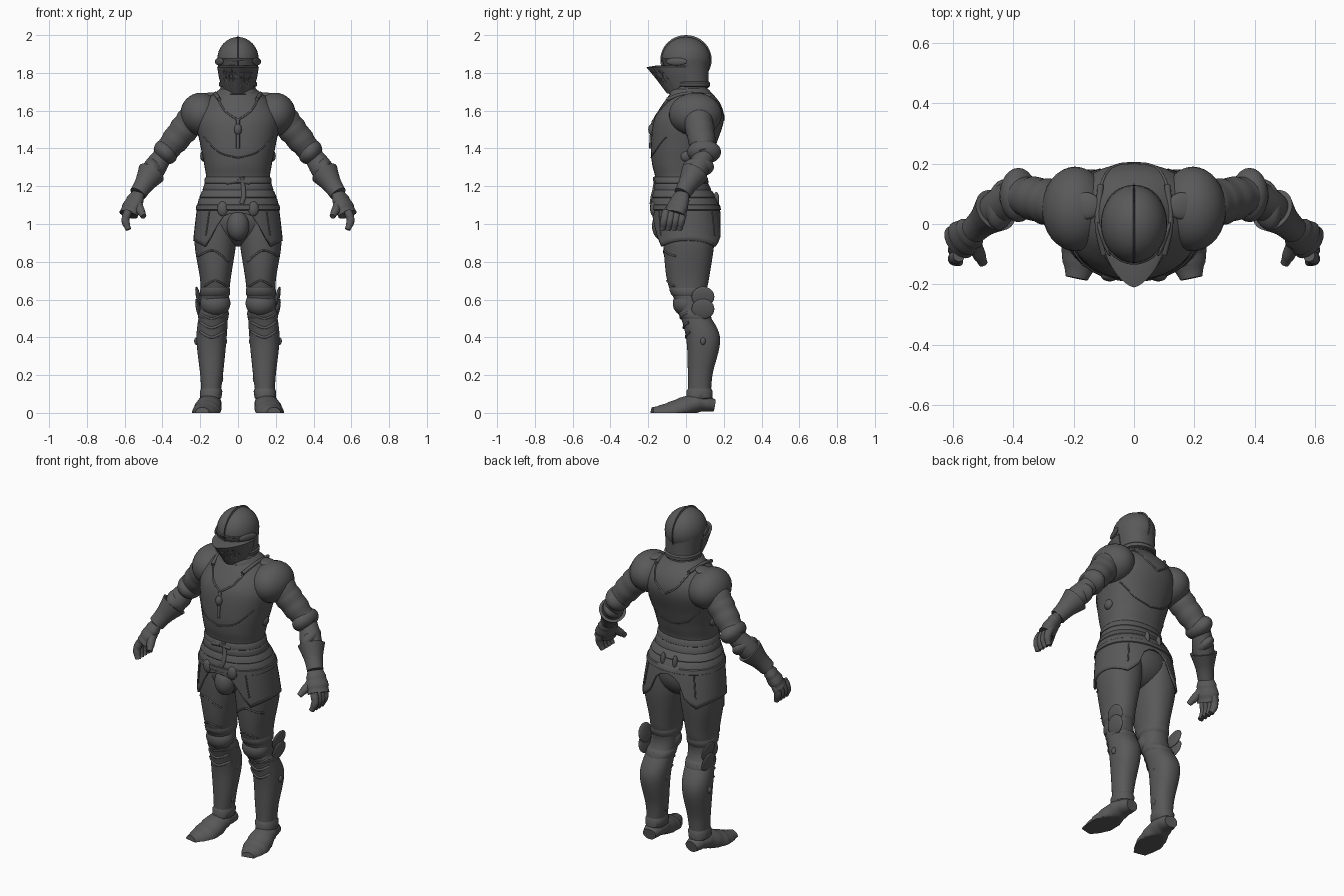
import bpy, bmesh, math
from math import sin, cos, pi, radians
from mathutils import Vector, Matrix, Euler
from mathutils.bvhtree import BVHTree

if "Cube" in bpy.data.objects:
    bpy.data.objects.remove(bpy.data.objects["Cube"])

grey = .1
steel = bpy.data.materials.new("dark_steel")
steel.use_nodes = True
steel.diffuse_color = (grey, grey, grey, 1)
steel.node_tree.nodes["Principled BSDF"].inputs["Base Color"].default_value = steel.diffuse_color
SIDES = 40


def finish(name, data, mirror):
    obj = bpy.data.objects.new(name, data)
    bpy.context.collection.objects.link(obj)
    data.materials.append(steel)
    if mirror:
        obj.modifiers.new("mirror", "MIRROR").use_mirror_merge = False
    return obj


def from_bmesh(name, bm, mirror=False):
    bmesh.ops.recalc_face_normals(bm, faces=bm.faces)
    mesh = bpy.data.meshes.new(name)
    bm.to_mesh(mesh)
    bm.free()
    mesh.shade_smooth()
    mesh.set_sharp_from_angle(angle=radians(40))
    return finish(name, mesh, mirror)


def skin(name, rings, mirror=False, cap=True):
    """Join closed rings of points into one surface."""
    bm = bmesh.new()
    rows = [[bm.verts.new(point) for point in ring] for ring in rings]
    count = len(rows[0])
    for low, high in zip(rows, rows[1:]):
        for i in range(count):
            j = (i + 1) % count
            bm.faces.new((low[i], low[j], high[j], high[i]))
    if cap:
        bm.faces.new(rows[0])
        bm.faces.new(rows[-1])
    return from_bmesh(name, bm, mirror)


def spline(rows, steps=8):
    """Smooth interpolation through rows of numbers."""
    out = []
    last = len(rows) - 1
    for i in range(last):
        before, start, end, after = (rows[max(0, min(last, i + d))] for d in (-1, 0, 1, 2))
        for s in range(steps):
            t = s / steps
            out.append([b + t / 2 * (c - a + t * (2 * a - 5 * b + 4 * c - d + t * (3 * (b - c) + d - a)))
                        for a, b, c, d in zip(before, start, end, after)])
    return out + [list(rows[-1])]


def soften(value):
    """Fill out an ellipse slightly towards a rounded box."""
    return math.copysign(abs(value) ** .9, value)


def oval(z, left, right, front, back, grow=0.0):
    """Point ring of a rounded outline given by its extents."""
    middle = Vector(((left + right) / 2, (front + back) / 2, z))
    wide, deep = (right - left) / 2 + grow, (back - front) / 2 + grow
    turns = [2 * pi * i / SIDES for i in range(SIDES)]
    return [middle + Vector((wide * soften(cos(a)), deep * soften(sin(a)), 0)) for a in turns]


def level(rows, z):
    """Extents of a profile at one height."""
    for low, high in zip(rows, rows[1:]):
        t = (z - low[0]) / (high[0] - low[0])
        if 0 <= t <= 1:
            return [a + t * (b - a) for a, b in zip(low, high)]
    return rows[-1]


def stack(name, rows, mirror=False):
    return skin(name, [oval(*row) for row in rows], mirror)


def hoop(name, rows, z, height, grow, mirror=False):
    """Raised band around a profile."""
    shape = ((-height, 0), (-height * .7, grow), (height * .5, grow), (height, 0))
    return skin(name, [oval(*level(rows, z + dz), g) for dz, g in shape], mirror)


def tube(name, rows, flat=1.0, lames=0, flare=.1):
    """Mirrored limb along rows of x, y, z and radius. Lames step the radius."""
    rows = spline(rows)
    rings = []
    for i, (x, y, z, radius) in enumerate(rows):
        after, before = rows[min(i + 1, len(rows) - 1)], rows[max(i - 1, 0)]
        along = (Vector(after[:3]) - Vector(before[:3])).normalized()
        side = along.cross(Vector((0, 0, 1))).normalized()
        up = side.cross(along) * flat
        radius *= 1 + flare * ((i * lames / len(rows)) % 1)
        ring = [Vector((x, y, z)) + radius * (side * cos(a) + up * sin(a))
                for a in (2 * pi * j / SIDES for j in range(SIDES))]
        for point in ring:
            point.z = max(point.z, 0)
        rings.append(ring)
    return skin(name, rings, True)


def ball(name, centres, radii, tilt=0, turn=0, mirror=True, segments=32):
    bm = bmesh.new()
    spin = Euler((0, radians(tilt), radians(turn)))
    for centre in centres:
        place = Matrix.LocRotScale(Vector(centre), spin, Vector(radii))
        bmesh.ops.create_uvsphere(bm, u_segments=segments, v_segments=segments // 2, radius=1, matrix=place)
    return from_bmesh(name, bm, mirror)


def surface(obj):
    mesh = obj.data
    return BVHTree.FromPolygons([v.co for v in mesh.vertices], [p.vertices[:] for p in mesh.polygons])


def touch(tree, x, z, side=-1):
    """Surface point seen from the front (-1) or the back (1)."""
    return tree.ray_cast(Vector((x, side, z)), Vector((0, -side, 0)))[0]


def trim(name, tree, points, side=-1, thick=.005, mirror=True):
    """Raised edging laid on a surface along x, z points."""
    hits = [hit for hit in (touch(tree, x, z, side) for x, z in spline(points)) if hit]
    curve = bpy.data.curves.new(name, "CURVE")
    curve.dimensions = "3D"
    curve.bevel_depth = thick
    curve.bevel_resolution = 2
    curve.use_fill_caps = True
    path = curve.splines.new("POLY")
    path.points.add(len(hits) - 1)
    for point, hit in zip(path.points, hits):
        point.co = (*hit, 1)
    return finish(name, curve, mirror)


def carve(obj, cutter):
    cutter.hide_render = cutter.hide_viewport = True
    cut = obj.modifiers.new("cut", "BOOLEAN")
    cut.operation, cut.object = "DIFFERENCE", cutter


def centred(rows):
    return spline([(z, -half, half, front, back) for z, half, front, back in rows])


# Cuirass with its edging
trunk = centred([(.85, .24, -.18, .21), (1.1, .21, -.18, .17), (1.22, .17, -.16, .11), (1.32, .18, -.18, .13),
                 (1.42, .2, -.185, .16), (1.55, .22, -.17, .2), (1.64, .18, -.12, .18), (1.72, .09, -.06, .11)])
chest = surface(stack("cuirass", [row for row in trunk if row[0] > 1.08]))
for place, side in (("breast", -1), ("back", 1)):
    trim(place + "_neck_edge", chest, [(.11, 1.67), (.07, 1.6), (0, 1.55)], side)
    trim(place + "_lower_edge", chest, [(.18, 1.46), (.1, 1.38), (0, 1.35)], side, .004)
trim("chest_strap", chest, [(0, 1.55), (0, 1.4)], thick=.01, mirror=False)
ball("strap_buckle", [(0, -.18, 1.5)], (.02, .02, .03), mirror=False)
ball("side_buckles", [(.18, 0, 1.36)], (.02, .03, .03))

# Gorget, helmet, crest and pivots
neck = centred([(1.64, .15, -.1, .15), (1.7, .1, -.08, .12), (1.78, .08, -.06, .1)])
stack("gorget", neck)
hoop("gorget_rim", neck, 1.7, .015, .008)
guard = centred([(1.72, .09, -.06, .12), (1.8, .1, -.1, .12), (1.87, .11, -.13, .12)])
stack("neck_guard", guard)
hoop("neck_guard_rim", guard, 1.74, .015, .008)
skull = ball("helmet", [(0, 0, 1.87)], (.11, .13, .12), mirror=False)
ball("crest", [(0, 0, 1.87)], (.008, .136, .13), mirror=False)
trim("brow", surface(skull), [(0, 1.87), (.09, 1.87)])
ball("visor_pivots", [(.1, -.05, 1.86)], (.01, .06, .02), turn=-20)
bm = bmesh.new()
slit = Matrix.LocRotScale(Vector((0, -.13, 1.85)), None, Vector((.15, .08, .015)))
bmesh.ops.create_cube(bm, size=1, matrix=slit)
carve(skull, from_bmesh("eye_slit_cutter", bm))


# Pointed visor with breath holes
def wedge(z, half, tip):
    return [(half * sin(t * pi / 2), tip * (1 - abs(t) ** 1.5), z) for t in (i / 12 for i in range(-12, 13))]


visor = skin("visor", [wedge(*row) for row in ((1.69, .07, -.1), (1.77, .1, -.16), (1.83, .11, -.21), (1.84, .1, -.15))])
face = surface(visor)
holes = [touch(face, i * .015, z) for z in (1.77, 1.8) for i in range(-5, 6) if i]
carve(visor, ball("breath_cutter", holes, (.004, .004, .004), mirror=False, segments=10))

# Fauld hoops, belts and hanging strap
for i in range(3):
    hoop(f"fauld_hoop_{i + 1}", trunk, 1.12 + i * .04, .025, .006)
hoop("belt", trunk, 1.23, .02, .008)
hoop("hip_belt", trunk, 1.09, .02, .01)
trim("belt_strap", chest, [(.02, 1.25), (.03, 1.15), (.01, 1.09)], thick=.014, mirror=False)
trim("strap_loop", chest, [(0, 1.23), (.06, 1.22)], thick=.014)
ball("hip_buckles", [(.08, -.17, 1.08)], (.03, .02, .04))
ball("back_buckles", [(.04, .16, 1.13)], (.014, .016, .04))


# Tassets with an arch at front and back
def hem(x, y):
    reach = abs(x)
    foot = 1 if y < 0 else .94
    if reach < .11:
        return foot + (1.06 - foot) * math.sqrt(1 - (x / .11) ** 2)
    if reach < .17:
        return foot + (reach - .11) / .06 * (.88 - foot)
    return .88 + (reach - .17) / 2


edge = oval(*level(trunk, .9))
bands = 8
rings = []
for k in range(bands + 1):
    heights = [1.1 + k / bands * (hem(point.x, point.y) - 1.1) for point in edge]
    rings.append([oval(*level(trunk, z), .004)[i] for i, z in enumerate(heights)])
skirt = skin("tassets", rings, cap=False)
skirt.modifiers.new("thickness", "SOLIDIFY").thickness = .01
plates = surface(skirt)
for place, side in (("front", -1), ("back", 1)):
    trim(f"tasset_{place}_edge", plates, [(.15, 1.08), (.17, .94)], side, .004)
ball("pelvis", [(0, .01, 1.03)], (.2, .15, .15), mirror=False)
ball("codpiece", [(0, -.12, .99)], (.06, .06, .08), mirror=False)

# Legs with plate edges
limb = spline([(1.04, .01, .21, -.12, .15), (.9, .01, .23, -.12, .15), (.7, .04, .2, -.1, .12), (.57, .05, .2, -.05, .1),
               (.4, .06, .22, 0, .18), (.2, .08, .2, .01, .14), (.05, .1, .19, .01, .13)])
leg = surface(stack("legs", limb, True))
for i in range(3):
    z = .4 + i * .05
    trim(f"shin_lame_{i + 1}", leg, [(.07, z + .03), (.14, z), (.2, z + .03)], thick=.007)
trim("thigh_plate_edge", leg, [(.06, .67), (.12, .7), (.18, .67)])
trim("thigh_upper_edge", leg, [(.05, .8), (.13, .86), (.21, .83)])
trim("calf_edge", leg, [(.1, .52), (.19, .52)], 1)
for place, z in (("upper", .64), ("lower", .52)):
    hoop(f"knee_{place}_lame", limb, z, .02, .004, True)
hoop("ankle_cuffs", limb, .1, .03, .008, True)
ball("knee_cops", [(.12, 0, .58)], (.08, .07, .07))
ball("knee_wings", [(.21, .09, z) for z in (.615, .55)], (.012, .06, .055), tilt=12)
ball("greave_hinges", [(.22, .09, .38), (.07, .09, .38), (.09, .07, .18)], (.012, .014, .02))

# Armoured shoes
tube("shoes", [(.14, .15, .04, .04), (.15, .05, .05, .06), (.17, -.08, 0, .07), (.19, -.18, 0, .035)], .8, lames=6, flare=.07)

# Shoulders
shoulder, elbow, wrist, knuckle = map(Vector, ((.23, .06, 1.57), (.4, .1, 1.36), (.53, -.02, 1.16), (.58, -.06, 1.05)))
ball("pauldrons", [(.195, .05, 1.58)], (.11, .14, .115), tilt=12)
ball("shoulder_pads", [(.16, .06, 1.68)], (.05, .045, .015), tilt=10)
tube("shoulder_straps", [(.1, -.1, 1.66, .01), (.12, 0, 1.69, .01), (.11, .13, 1.68, .01)])

# Arms
tube("upper_arms", [(*shoulder, .075), (*shoulder.lerp(elbow, .5), .07), (*elbow, .055)], lames=5)
ball("elbow_cops", [elbow.lerp(shoulder, .1)], (.055, .09, .07), tilt=40)
ball("elbow_fans", [elbow.lerp(wrist, .3)], (.04, .085, .06), tilt=40, turn=10)
tube("forearms", [(*elbow, .05), (*elbow.lerp(wrist, .4), .06), (*wrist, .04)])

# Gauntlets
tube("gauntlet_cuffs", [(*elbow.lerp(wrist, .45), .075), (*elbow.lerp(wrist, .75), .052), (*wrist, .045)])
tube("hands", [(*wrist, .042), (*wrist.lerp(knuckle, .5), .057), (*knuckle, .057)], .7, lames=3)
for i in range(4):
    base = knuckle + Vector((0, .03 * (i - 1.5), .02))
    tip = base - Vector((0, .02, .1))
    bend = base.lerp(tip, .5) + Vector((.016, 0, 0))
    tube(f"finger_{i + 1}", [(*base, .02), (*bend, .02), (*tip, .014)], lames=3)
base, tip = wrist.lerp(knuckle, .3), Vector((.5, -.13, 1.04))
tube("thumbs", [(*base, .028), (*base.lerp(tip, .6), .022), (*tip, .014)], lames=3)
